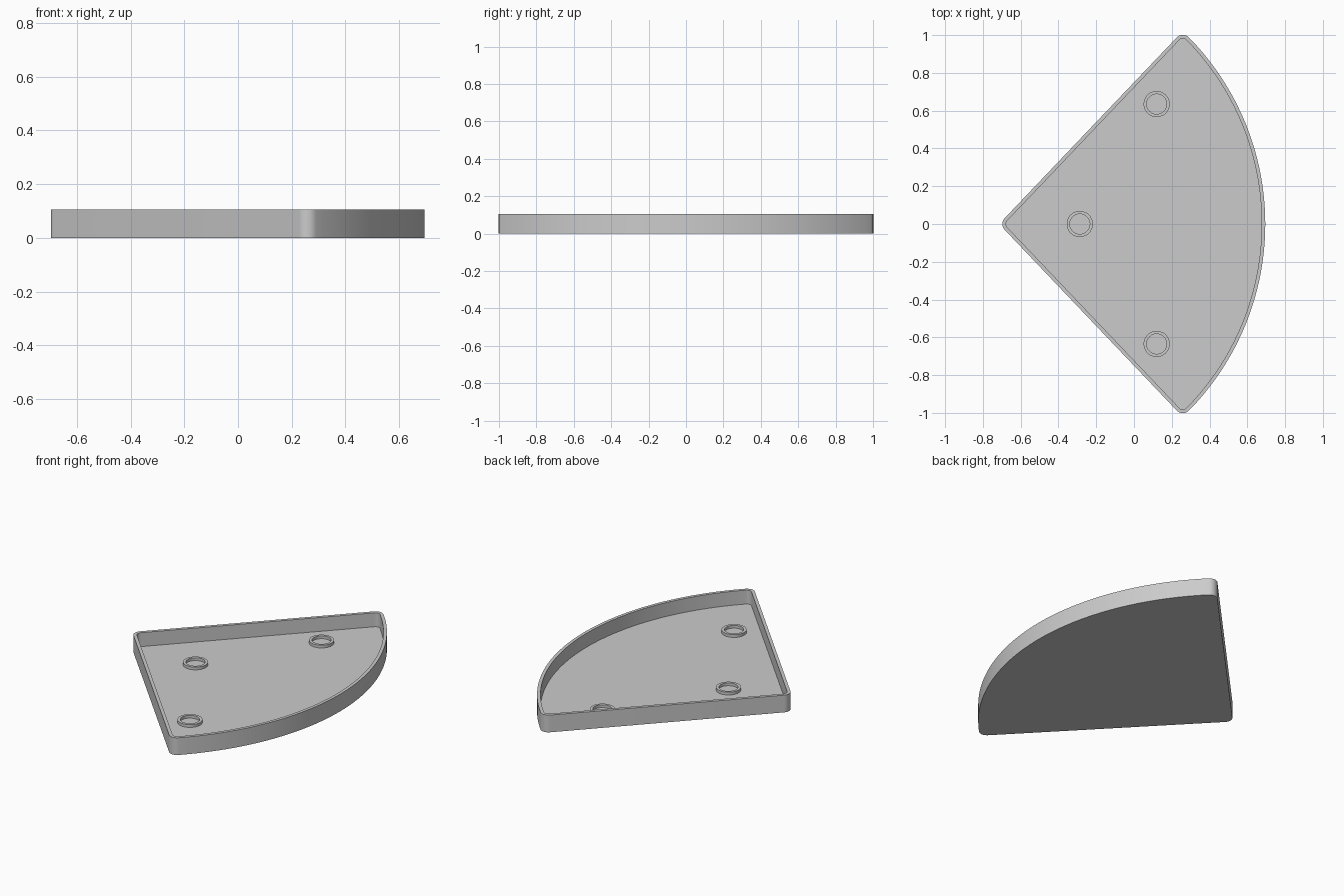
import bpy
import bmesh
from math import sin, cos, asin, radians, pi

old = bpy.data.objects.get("Cube")
if old:
    bpy.data.objects.remove(old, do_unlink=True)

grey = bpy.data.materials.new("plain grey")
grey.use_nodes = True
colour = (0.6, 0.6, 0.6, 1)
grey.diffuse_color = colour
grey.node_tree.nodes["Principled BSDF"].inputs["Base Color"].default_value = colour

HEIGHT, FLOOR, WALL = 0.105, 0.02, 0.019
HALF = radians(46.4)      # half the opening angle of the sector
RADIUS, CORNER = 1.409, 0.045
APEX = 0.695 - RADIUS     # sharp tip, also the centre of the curved side


def arc(cx, cy, r, start, end, steps):
    return [(cx + r * cos(start + (end - start) * i / steps),
             cy + r * sin(start + (end - start) * i / steps)) for i in range(steps + 1)]


def sector(inset):
    """Rounded sector outline, counter-clockwise, moved inwards by inset."""
    r = CORNER - inset
    turn = HALF - asin(CORNER / (RADIUS - CORNER))
    cx = APEX + (RADIUS - CORNER) * cos(turn)
    cy = (RADIUS - CORNER) * sin(turn)
    side = HALF + pi / 2
    return (arc(APEX + CORNER / sin(HALF), 0, r, side, 2 * pi - side, 10)
            + arc(cx, -cy, r, -side, -turn, 10)
            + arc(APEX, 0, RADIUS - inset, -turn, turn, 64)[1:-1]
            + arc(cx, cy, r, turn, side, 10))


def loft(name, sections, cap_start=False, cap_end=False):
    """Join matching outlines, each given as (points, z), into one shell."""
    bm = bmesh.new()
    loops = [[bm.verts.new((x, y, z)) for x, y in pts] for pts, z in sections]
    for a, b in zip(loops, loops[1:]):
        for i in range(len(a)):
            j = (i + 1) % len(a)
            bm.faces.new((a[i], a[j], b[j], b[i]))
    if cap_start:
        bm.faces.new(loops[0][::-1])
    if cap_end:
        bm.faces.new(loops[-1])
    mesh = bpy.data.meshes.new(name)
    bm.to_mesh(mesh)
    bm.free()
    mesh.materials.append(grey)
    obj = bpy.data.objects.new(name, mesh)
    bpy.context.collection.objects.link(obj)
    bpy.ops.object.select_all(action="DESELECT")
    obj.select_set(True)
    bpy.context.view_layer.objects.active = obj
    bpy.ops.object.shade_smooth_by_angle(angle=radians(30))


# Shallow tray: underside, outer wall, rim, inner wall and floor
outer, inner = sector(0), sector(WALL)
loft("tray", [(outer, 0), (outer, HEIGHT), (inner, HEIGHT), (inner, FLOOR)], True, True)

# Raised rings on the floor
for name, x, y in (("tip_ring", -0.287, 0), ("back_ring", 0.12, 0.635), ("front_ring", 0.12, -0.635)):
    big, small = [arc(x, y, r, 0, 2 * pi, 48)[:-1] for r in (0.069, 0.053)]
    top = FLOOR + 0.017
    loft(name, [(big, FLOOR), (big, top), (small, top), (small, FLOOR)])
